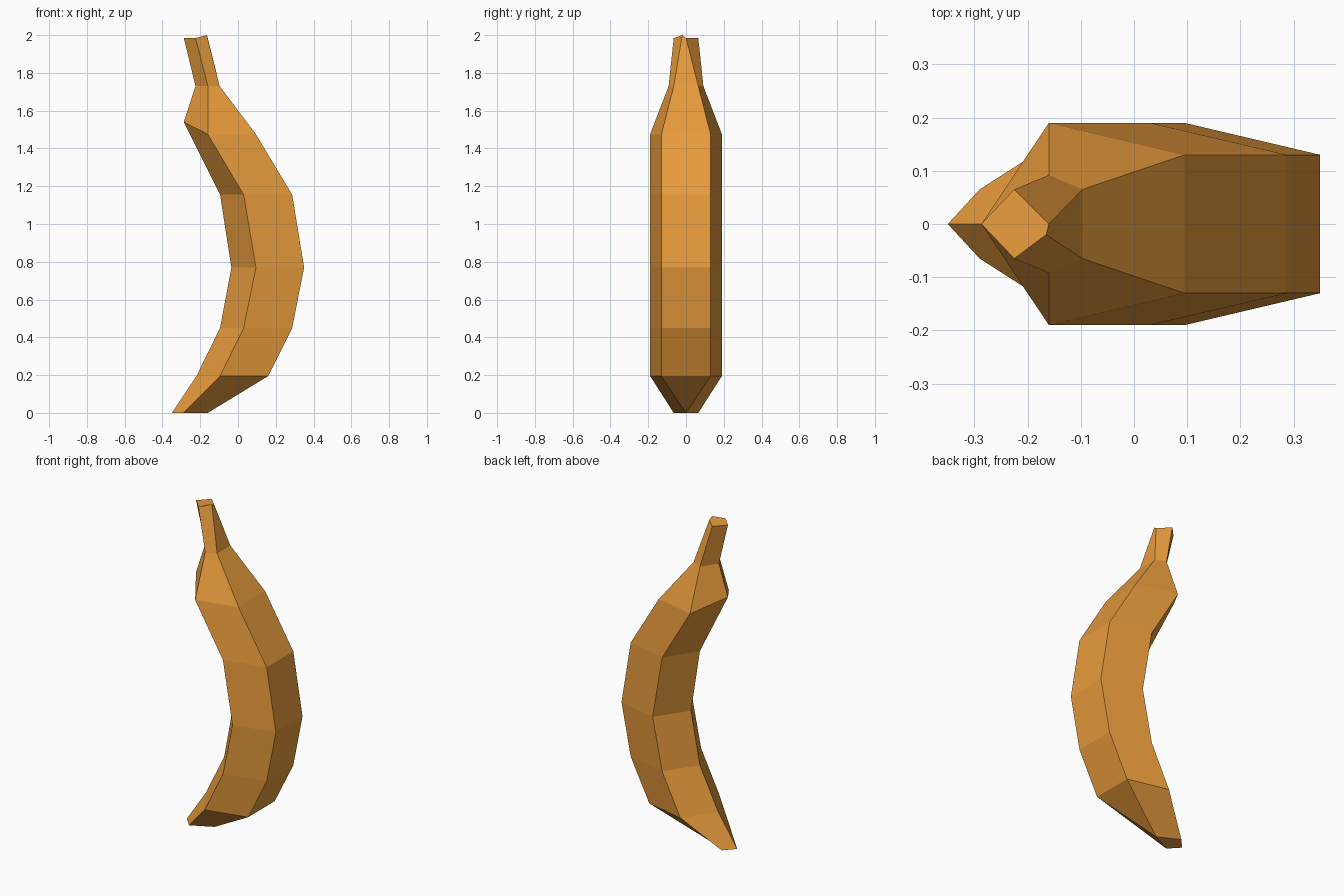
import bpy, bmesh

if "Cube" in bpy.data.objects:
    bpy.data.objects.remove(bpy.data.objects["Cube"])

# Peel colour
peel = bpy.data.materials.new("banana_orange")
peel.diffuse_color = (0.88, 0.36, 0.05, 1)
peel.use_nodes = True
peel.node_tree.nodes["Principled BSDF"].inputs["Base Color"].default_value = peel.diffuse_color

# Five-sided sections, tip to stem:
# height, inner ridge x, inner ridge z, side x, side half width, outer x, outer half width
SECTIONS = [
    (0.00, -0.35, 0.00, -0.29, 0.065, -0.16, 0.0),
    (0.195, -0.22, 0.195, -0.095, 0.19, 0.16, 0.13),
    (0.45, -0.095, 0.45, 0.03, 0.19, 0.287, 0.13),
    (0.77, -0.035, 0.77, 0.095, 0.19, 0.35, 0.13),
    (1.155, -0.095, 1.155, 0.03, 0.19, 0.287, 0.13),
    (1.475, -0.287, 1.54, -0.16, 0.19, 0.095, 0.13),
    (1.73, -0.225, 1.73, -0.16, 0.092, -0.097, 0.065),
    (1.985, -0.287, 1.985, -0.225, 0.065, -0.16, 0.0),
]

bm = bmesh.new()
rings = []
for z, lx, lz, sx, sy, ox, oy in SECTIONS:
    pts = [(lx, 0, lz), (sx, -sy, z), (ox, -oy, z), (ox, oy, z), (sx, sy, z)]
    rings.append([bm.verts.new(p) for p in pts])

# Slightly chipped corner on the cut stem
rings[-1][2].co = (-0.165, -0.02, 2.0)

# Skin the sections and close both ends
for a, b in zip(rings, rings[1:]):
    for i in range(5):
        j = (i + 1) % 5
        bm.faces.new((a[i], a[j], b[j], b[i]))
bm.faces.new(rings[0][::-1])
bm.faces.new(rings[-1])

# The outer corners meet in one point at the tip
bmesh.ops.remove_doubles(bm, verts=bm.verts[:], dist=0.001)
bmesh.ops.recalc_face_normals(bm, faces=bm.faces[:])

mesh = bpy.data.meshes.new("banana")
bm.to_mesh(mesh)
bm.free()
mesh.materials.append(peel)
banana = bpy.data.objects.new("banana", mesh)
bpy.context.collection.objects.link(banana)
